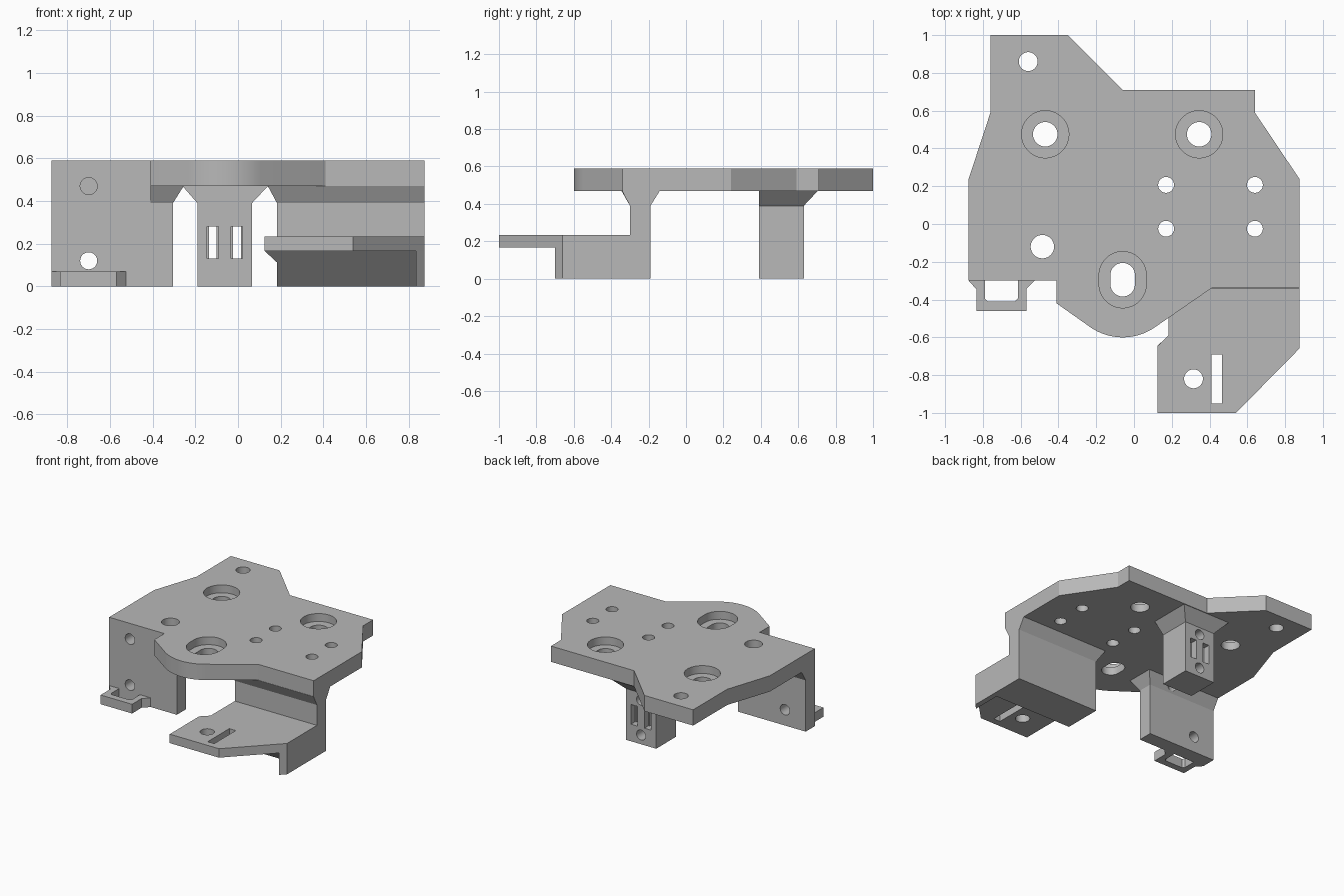
import bpy, bmesh, math
from mathutils import Vector

if "Cube" in bpy.data.objects:
    bpy.data.objects.remove(bpy.data.objects["Cube"])

grey = bpy.data.materials.new("plain_grey")
grey.use_nodes = True
COLOUR = (0.48, 0.48, 0.48, 1)
grey.diffuse_color = COLOUR
grey.node_tree.nodes["Principled BSDF"].inputs["Base Color"].default_value = COLOUR

BASE, NECK, UNDER, TOP = 0.0, 0.39, 0.47, 0.59    # main heights
FRONT, BACK = -0.30, -0.19                        # faces of the front walls
SIDE = 0.875


def loft(name, low, lo, high, hi, axis="z"):
    """Solid between two outlines with equal point counts, along an axis."""
    place = {"z": lambda a, b, h: (a, b, h),
             "y": lambda a, b, h: (a, h, b),
             "x": lambda a, b, h: (h, a, b)}[axis]
    bm = bmesh.new()
    rings = [[bm.verts.new(place(a, b, h)) for a, b in pts]
             for pts, h in ((low, lo), (high, hi))]
    n = len(low)
    bm.faces.new(rings[0])
    bm.faces.new(rings[1])
    for i in range(n):
        j = (i + 1) % n
        bm.faces.new((rings[0][i], rings[0][j], rings[1][j], rings[1][i]))
    bmesh.ops.recalc_face_normals(bm, faces=bm.faces)
    mesh = bpy.data.meshes.new(name)
    bm.to_mesh(mesh)
    bm.free()
    mesh.materials.append(grey)
    ob = bpy.data.objects.new(name, mesh)
    bpy.context.collection.objects.link(ob)
    return ob


def prism(name, outline, lo, hi, axis="z"):
    return loft(name, outline, lo, outline, hi, axis)


def rect(x0, x1, y0, y1):
    return [(x0, y0), (x1, y0), (x1, y1), (x0, y1)]


def stadium(cx, cy, r, stretch=0.0, steps=40):
    """Circle, optionally stretched along its second axis into a slot."""
    pts = []
    for i in range(steps):
        a = 2 * math.pi * (i + 0.5) / steps
        s = math.sin(a)
        pts.append((cx + r * math.cos(a), cy + r * s + math.copysign(stretch, s)))
    return pts


def cut(ob, outline, lo, hi, axis="z"):
    cutter = prism("cutter", outline, lo, hi, axis)
    cutter.hide_render = True
    mod = ob.modifiers.new("cut", "BOOLEAN")
    mod.operation = "DIFFERENCE"
    mod.solver = "EXACT"
    mod.object = cutter
    bpy.context.view_layer.objects.active = ob
    bpy.ops.object.modifier_apply(modifier=mod.name)
    bpy.data.objects.remove(cutter)


# top plate with a rounded nose at the front
nose = [(-0.06 + 0.3 * math.cos(math.radians(a)), -0.3 + 0.3 * math.sin(math.radians(a)))
        for a in range(236, 305, 4)]
outline = [(-0.76, 1), (-SIDE, 0.24), (-SIDE, FRONT), (-0.41, FRONT), (-0.41, -0.42)]
outline.insert(1, (-0.76, 0.59))
outline += nose
outline += [(0.41, -0.34), (SIDE, -0.34), (SIDE, 0.24), (0.64, 0.59),
            (0.64, 0.71), (-0.06, 0.71), (-0.35, 1)]
plate = prism("top_plate", outline, UNDER, TOP)

# counterbored holes, then plain holes
for x, y, stretch in ((-0.47, 0.475, 0), (0.345, 0.475, 0), (-0.06, -0.295, 0.024)):
    cut(plate, stadium(x, y, 0.125, stretch), TOP - 0.06, TOP + 0.1)
    cut(plate, stadium(x, y, 0.065, stretch), UNDER - 0.1, TOP + 0.1)
plain = [(-0.56, 0.86, 0.05), (-0.485, -0.12, 0.062)]
plain += [(x, y, 0.042) for x in (0.17, 0.64) for y in (0.207, -0.025)]
for x, y, r in plain:
    cut(plate, stadium(x, y, r), UNDER - 0.1, TOP + 0.1)

# left-hand front wall with flared top
wall = prism("small_wall", rect(-SIDE, -0.305, FRONT, BACK), BASE, NECK)
flush = loft("small_wall_flare_flush", rect(-SIDE, -0.41, FRONT, BACK), NECK,
             rect(-SIDE, -0.41, FRONT, -0.14), UNDER)
loft("small_wall_flare_front", rect(-0.41, -0.305, FRONT, BACK), NECK,
     rect(-0.41, -0.255, -0.345, -0.14), UNDER)
cut(flush, stadium(-0.485, -0.12, 0.062), NECK - 0.05, UNDER + 0.05)
cut(wall, stadium(-0.70, 0.12, 0.04), -0.5, 0, "y")
for part in (flush, plate):
    cut(part, stadium(-0.70, UNDER, 0.04), -0.5, -0.21, "y")

# looped tab at the foot of the small wall
tab = prism("loop_tab", [(-SIDE, FRONT), (-0.835, -0.345), (-0.835, -0.46), (-0.57, -0.46),
                         (-0.57, -0.345), (-0.525, FRONT)], BASE, 0.07)
cut(tab, [(-0.79, -0.29), (-0.79, -0.395), (-0.775, -0.41), (-0.63, -0.41),
          (-0.615, -0.395), (-0.615, -0.29)], -0.1, 0.2)

# right-hand front wall with flared top
LEFT = 0.183
prism("large_wall", rect(LEFT, SIDE, FRONT, BACK), BASE, NECK)
loft("large_wall_flare", rect(LEFT, SIDE, FRONT, BACK), NECK,
     rect(0.14, SIDE, -0.342, -0.14), UNDER)

# shelf, sloped block beneath it and side rib
SHELF_LOW, SHELF_TOP = 0.167, 0.235
shelf = prism("shelf", [(0.125, -1), (0.54, -1), (SIDE, -0.66), (SIDE, FRONT),
                        (LEFT, FRONT), (LEFT, -0.59), (0.125, -0.645)], SHELF_LOW, SHELF_TOP)
cut(shelf, stadium(0.315, -0.82, 0.05), 0, 0.5)
cut(shelf, rect(0.41, 0.465, -0.95, -0.69), 0, 0.5)
prism("shelf_block", [(FRONT, BASE), (-0.48, BASE), (-0.645, SHELF_LOW), (FRONT, SHELF_LOW)],
      LEFT, 0.835, "x")
loft("shelf_block_corner", [(-0.59, 0.112), (-0.645, SHELF_LOW), (-0.59, SHELF_LOW)], LEFT,
     [(-0.645, SHELF_LOW - 0.001), (-0.645, SHELF_LOW), (-0.644, SHELF_LOW)], 0.125, "x")
prism("side_rib", [(0.835, FRONT), (0.835, -0.70), (SIDE, -0.66), (SIDE, FRONT)],
      BASE, SHELF_LOW)

# rear leg with flared top, two through slots and two blind screw holes
leg = prism("rear_leg", rect(-0.19, 0.065, 0.39, 0.63), BASE, NECK)
loft("rear_leg_flare", rect(-0.19, 0.065, 0.39, 0.63), NECK,
     rect(-0.26, 0.14, 0.39, 0.705), UNDER)
for x in (-0.118, -0.005):
    cut(leg, rect(x - 0.018, x + 0.018, 0.13, 0.28), 0.2, 0.8, "y")
    for lo, hi in ((0.2, 0.44), (0.58, 0.8)):
        cut(leg, rect(x - 0.027, x + 0.027, 0.13, 0.28), lo, hi, "y")
for z in (0.07, 0.335):
    cut(leg, stadium(-0.0625, z, 0.038), 0.51, 0.8, "y")

# smooth hole walls, crisp edges
bpy.ops.object.select_all(action="DESELECT")
for ob in (plate, wall, flush, shelf, leg):
    ob.select_set(True)
bpy.context.view_layer.objects.active = plate
bpy.ops.object.shade_smooth_by_angle(angle=math.radians(25))
